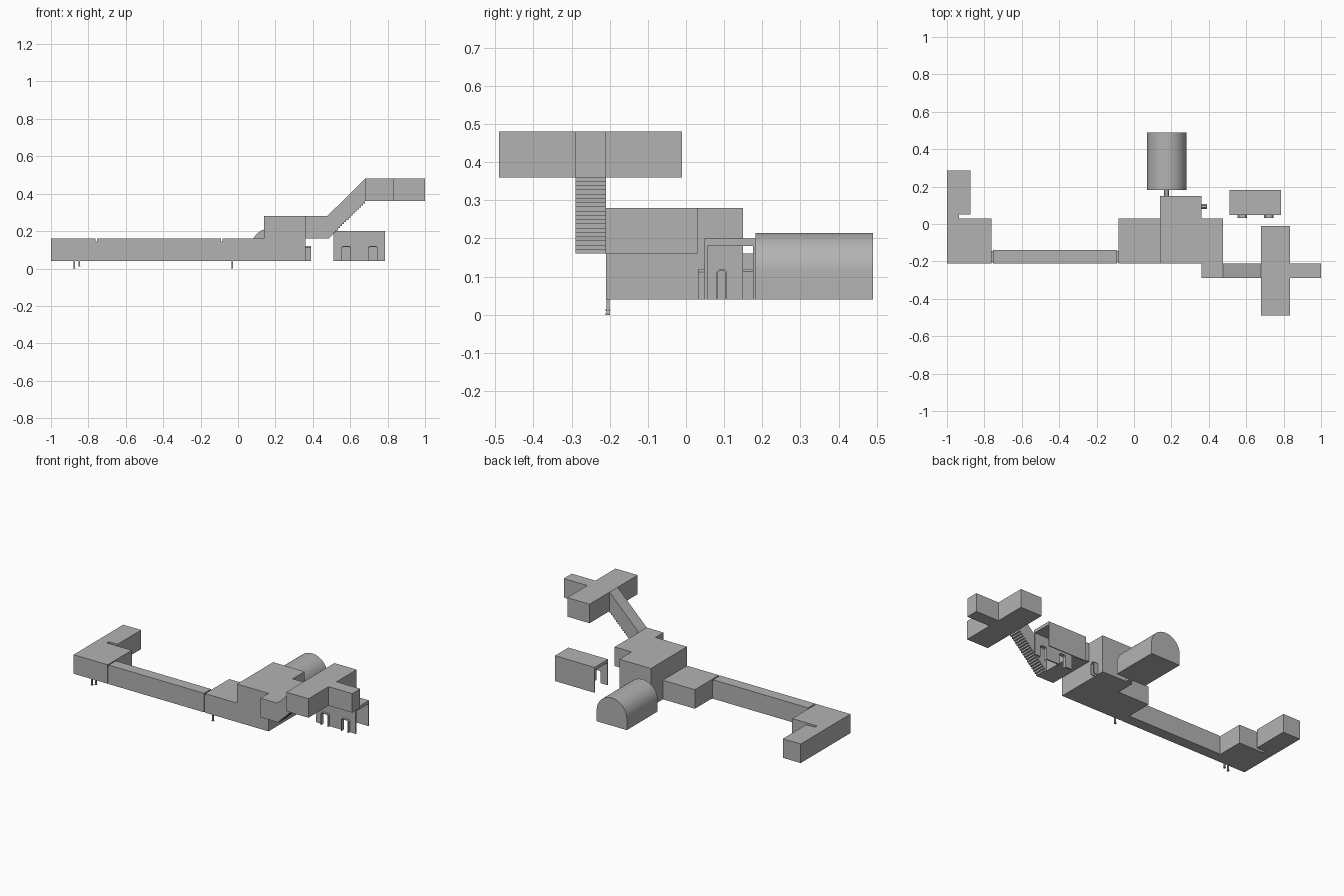
import bpy, bmesh, math
from mathutils import Vector

if "Cube" in bpy.data.objects:
    bpy.data.objects.remove(bpy.data.objects["Cube"])

grey = bpy.data.materials.new("plain grey")
grey.diffuse_color = (0.45, 0.45, 0.45, 1)
grey.use_nodes = True
grey.node_tree.nodes["Principled BSDF"].inputs["Base Color"].default_value = grey.diffuse_color


def finish(name, bm):
    bmesh.ops.recalc_face_normals(bm, faces=bm.faces)
    mesh = bpy.data.meshes.new(name)
    bm.to_mesh(mesh)
    bm.free()
    mesh.materials.append(grey)
    ob = bpy.data.objects.new(name, mesh)
    bpy.context.collection.objects.link(ob)
    return ob


def box(name, x0, x1, y0, y1, z0, z1):
    bm = bmesh.new()
    bmesh.ops.create_cube(bm, size=1)
    for v in bm.verts:
        v.co = ((x0, x1)[v.co.x > 0], (y0, y1)[v.co.y > 0], (z0, z1)[v.co.z > 0])
    return finish(name, bm)


def prism(name, profile, a, b, axis="y"):
    """Extrude a (horizontal, z) profile along y or x."""
    bm = bmesh.new()
    place = (lambda u, z, d: (u, d, z)) if axis == "y" else (lambda u, z, d: (d, u, z))
    face = bm.faces.new([bm.verts.new(place(u, z, a)) for u, z in profile])
    res = bmesh.ops.extrude_face_region(bm, geom=[face])
    step = Vector(place(0, 0, b - a))
    for v in res["geom"]:
        if isinstance(v, bmesh.types.BMVert):
            v.co += step
    return finish(name, bm)


def arch(u0, u1, z0, z1, c):
    """Door outline with clipped top corners, from bottom left to bottom right."""
    return [(u0, z0), (u0, z1 - c), (u0 + c, z1), (u1 - c, z1), (u1, z1 - c), (u1, z0)]


def door_frame(name, u0, u1, a, b, axis, t=0.004):
    outer = arch(u0, u1, LOW, 0.12, 0.008)
    inner = arch(u0 + t, u1 - t, LOW, 0.12 - t, 0.006)
    return prism(name, outer + inner[::-1], a, b, axis)


LOW, MID, HIGH = 0.04, 0.16, 0.28

# West wing: end room, narrow neck and side room
box("west_room", -1, -0.762, -0.21, 0.03, LOW, MID)
box("west_neck", -1, -0.935, 0.03, 0.05, LOW, MID)
box("west_side_room", -1, -0.875, 0.05, 0.285, LOW, MID)

# Long corridor with slightly recessed joints at both ends
box("long_corridor", -0.755, -0.09, -0.21, -0.14, LOW, MID)
for i, x in enumerate((-0.762, -0.09)):
    box(f"corridor_joint_{i}", x, x + 0.007, -0.206, -0.145, LOW, 0.145)

# Middle room, tall hall and raised landing
box("middle_room", -0.083, 0.14, -0.21, 0.03, LOW, MID)
box("tall_hall", 0.14, 0.36, -0.21, 0.15, LOW, HIGH)
box("raised_landing", 0.36, 0.477, -0.29, 0.03, MID, HIGH)

# Sloped stair passage with a stepped underside
X0, X1, STEPS = 0.477, 0.68, 18
stairs = [(X1, 0.48), (X0, HIGH), (X0, MID)]
for i in range(STEPS):
    x = X0 + (X1 - X0) * (i + 1) / STEPS
    z = MID + 0.2 * i / STEPS
    stairs += [(x, z), (x, z + 0.2 / STEPS)]
prism("stair_passage", stairs, -0.29, -0.21)

# Upper rooms
box("upper_room", 0.68, 0.835, -0.49, -0.01, 0.36, 0.48)
box("upper_east_room", 0.835, 1, -0.29, -0.21, 0.36, 0.48)

# Vaulted hall and the short passage leading to it
vault = [(0.07, LOW)]
for i in range(33):
    a = math.pi * (1 - i / 32)
    vault.append((0.175 + 0.105 * math.cos(a), 0.111 + 0.104 * math.sin(a)))
vault.append((0.28, LOW))
ob = prism("vaulted_hall", vault, 0.182, 0.49)
bpy.context.view_layer.objects.active = ob
ob.select_set(True)
bpy.ops.object.shade_smooth_by_angle(angle=math.radians(30))
prism("vault_passage", arch(0.16, 0.187, LOW, 0.12, 0.006), 0.15, 0.182)

# Side doorway of the tall hall
door_frame("hall_doorway", 0.08, 0.108, 0.36, 0.39, "x")

# Detached open-ended room: roof, back wall, front wall with two doorways
RX0, RX1, RY0, RY1, RZ = 0.51, 0.787, 0.048, 0.182, 0.2
DOORS = ((0.553, 0.605), (0.695, 0.747))
box("annex_roof", RX0, RX1, RY0 + 0.008, RY1 - 0.006, 0.18, RZ)
box("annex_back_wall", RX0, RX1, RY1 - 0.006, RY1, LOW, RZ)
wall = [(RX0, LOW)]
for a, b in DOORS:
    wall += arch(a + 0.004, b - 0.004, LOW, 0.116, 0.006)
wall += [(RX1, LOW), (RX1, RZ), (RX0, RZ)]
prism("annex_front_wall", wall, RY0, RY0 + 0.008)
for i, (a, b) in enumerate(DOORS):
    door_frame(f"annex_doorway_{i}", a, b, 0.032, RY0, "y")

# Slim posts with small feet below the front edge
for i, (x, z) in enumerate(((-0.875, 0.0), (-0.848, 0.01), (-0.032, 0.0))):
    box(f"post_{i}", x - 0.004, x + 0.004, -0.209, -0.201, z, LOW)
    box(f"post_foot_{i}", x - 0.006, x + 0.006, -0.211, -0.199, z, z + 0.004)
